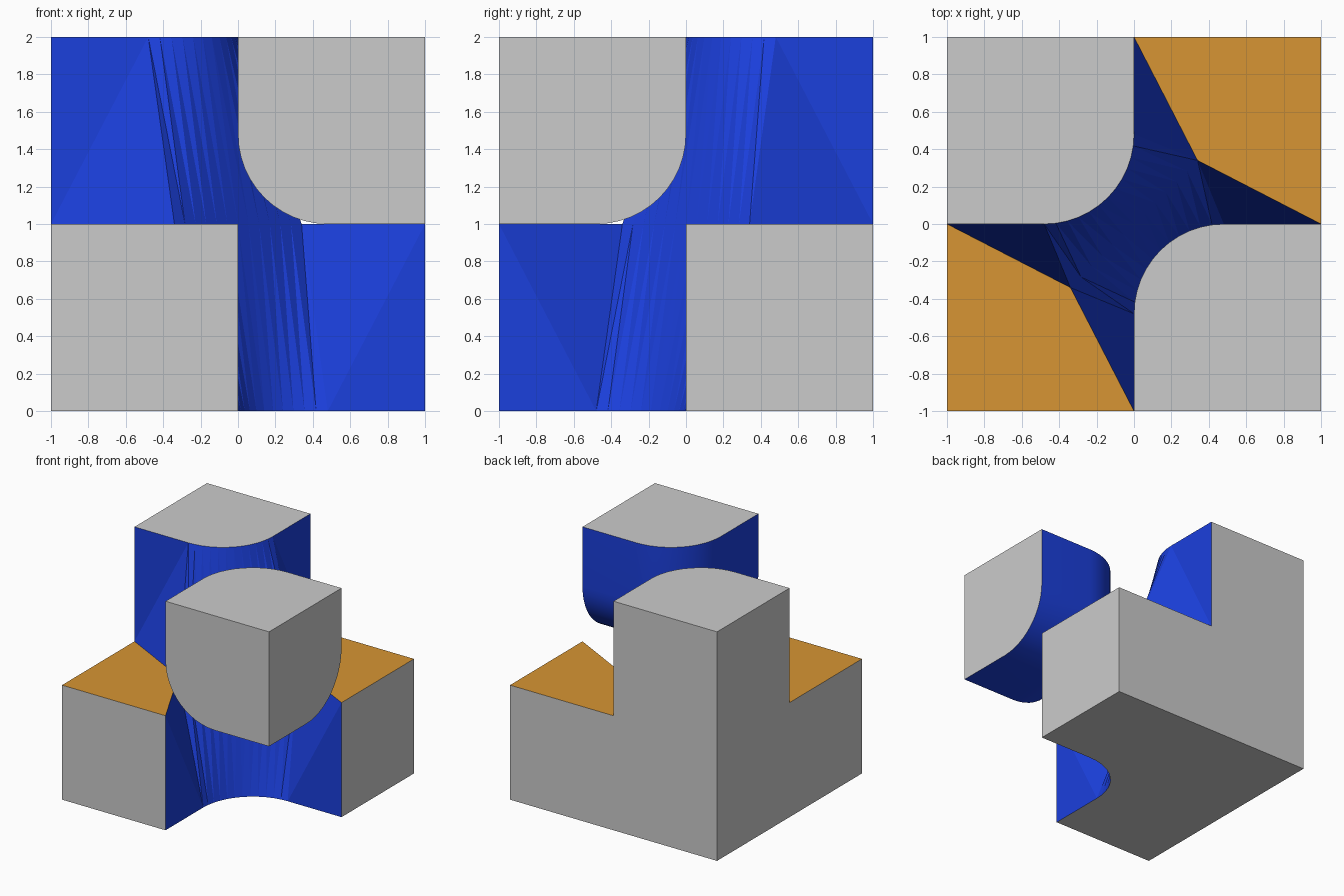
import bpy, bmesh
from math import sin, cos, pi

if "Cube" in bpy.data.objects:
    bpy.data.objects.remove(bpy.data.objects["Cube"])

R, M, N = 0.48, 0.34, 12      # fillet radius, ridge half-extent, arc segments


def material(name, colour):
    m = bpy.data.materials.new(name)
    m.diffuse_color = (*colour, 1)
    m.use_nodes = True
    m.node_tree.nodes["Principled BSDF"].inputs["Base Color"].default_value = m.diffuse_color
    return m


grey = material("cut_grey", (0.8, 0.8, 0.8))
blue = material("inner_blue", (0.011, 0.05, 0.72))
gold = material("ledge_gold", (0.68, 0.30, 0.033))


def finish(name, bm):
    bmesh.ops.recalc_face_normals(bm, faces=bm.faces)
    me = bpy.data.meshes.new(name)
    bm.to_mesh(me)
    bm.free()
    for m in (grey, blue, gold):
        me.materials.append(m)
    ob = bpy.data.objects.new(name, me)
    bpy.context.collection.objects.link(ob)
    return ob


# Stepped body: each half is a twisted wall lofted from a filleted corner
# to a diagonal ridge at mid height; the halves are the same shape flipped
bm = bmesh.new()


def face(points, mat):
    f = bm.faces.new([bm.verts.new(p) for p in points])
    f.material_index = mat


def flip(p):
    return (p[1], p[0], 2 - p[2])


arc = [(R - R * cos(a), -R + R * sin(a), 0)
       for a in (i * pi / 2 / N for i in range(N + 1))]
ridge = [(M * t, M * t, 1) for t in (2 * i / N - 1 for i in range(N + 1))]

half = []
for i in range(N):
    half.append(([arc[i], arc[i + 1], ridge[i + 1]], 1))
    half.append(([arc[i], ridge[i + 1], ridge[i]], 1))
for a, r, end in ((arc[0], ridge[0], (0, -1)), (arc[-1], ridge[-1], (1, 0))):
    half.append(([a, (*end, 0), (*end, 1)], 1))
    half.append(([a, (*end, 1), r], 1))
# Flat end of the half
half.append(([(0, -1, 0)] + arc + [(1, 0, 0), (1, 1, 0), (-1, 1, 0), (-1, -1, 0)], 0))
for pts, mat in half[:-1]:
    face(pts, mat)
    face([flip(p) for p in pts], mat)
face(half[-1][0], 0)
face([flip(p) for p in [(0, -1, 0)] + arc + [(1, 0, 0), (1, -1, 0)]], 0)

# Ledges
face([(0, 1, 1), (1, 1, 1), (1, 0, 1), ridge[-1]], 2)
face([(-1, 0, 1), (-1, -1, 1), (0, -1, 1), ridge[0]], 2)

# Outer sides
face([(-1, -1, 0), (-1, 1, 0), (-1, 1, 2), (-1, 0, 2), (-1, 0, 1), (-1, -1, 1)], 0)
face([(-1, 1, 0), (1, 1, 0), (1, 1, 1), (0, 1, 1), (0, 1, 2), (-1, 1, 2)], 0)
face([(-1, -1, 0), (0, -1, 0), (0, -1, 1), (-1, -1, 1)], 0)
face([(1, 0, 0), (1, 1, 0), (1, 1, 1), (1, 0, 1)], 0)
bmesh.ops.remove_doubles(bm, verts=bm.verts, dist=1e-5)
finish("stepped_body", bm)

# Floating block: unit cube with its three inner edges rounded
bm = bmesh.new()
bmesh.ops.create_cube(bm, size=1)
bmesh.ops.translate(bm, verts=bm.verts, vec=(0.5, -0.5, 1.5))
corner = min(bm.verts, key=lambda v: (v.co.x - v.co.y + v.co.z))
bmesh.ops.bevel(bm, geom=list(corner.link_edges), offset=R, segments=N,
                profile=0.5, affect='EDGES')
bm.normal_update()
for f in bm.faces:
    c = f.calc_center_median()
    outer = c.x > 0.999 or c.y < -0.999 or c.z > 1.999
    f.material_index = 0 if outer else 1
block = finish("rounded_block", bm)
bpy.context.view_layer.objects.active = block
block.select_set(True)
bpy.ops.object.shade_smooth_by_angle(angle=pi / 6)
